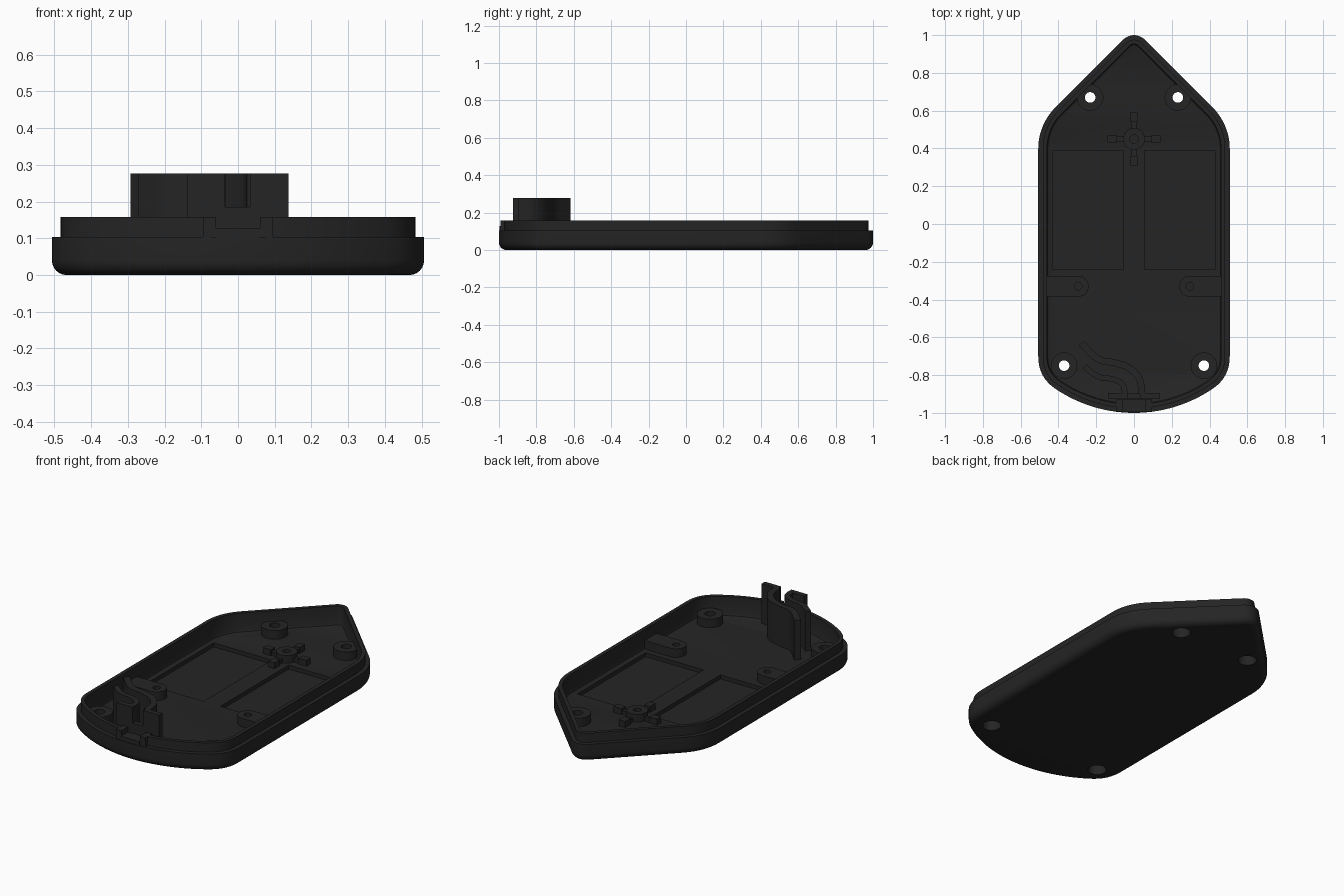
import bpy, bmesh, math
from mathutils import Vector

if "Cube" in bpy.data.objects:
    bpy.data.objects.remove(bpy.data.objects["Cube"])

mat = bpy.data.materials.new("matte black plastic")
mat.diffuse_color = (0.018, 0.018, 0.018, 1)
mat.use_nodes = True
mat.node_tree.nodes["Principled BSDF"].inputs["Base Color"].default_value = mat.diffuse_color
FLOOR = 0.045
TOP = 0.277


def finish(bm, name, hidden=False):
    bmesh.ops.recalc_face_normals(bm, faces=bm.faces)
    me = bpy.data.meshes.new(name)
    bm.to_mesh(me)
    bm.free()
    me.materials.append(mat)
    ob = bpy.data.objects.new(name, me)
    bpy.context.collection.objects.link(ob)
    ob.hide_render = hidden
    bpy.ops.object.select_all(action='DESELECT')
    bpy.context.view_layer.objects.active = ob
    ob.select_set(True)
    if not hidden:
        bpy.ops.object.shade_smooth_by_angle(angle=math.radians(30))
    return ob


def prism(name, pts, z0, z1, hidden=False):
    bm = bmesh.new()
    lo = [bm.verts.new((x, y, z0)) for x, y in pts]
    hi = [bm.verts.new((x, y, z1)) for x, y in pts]
    n = len(pts)
    for i in range(n):
        j = (i + 1) % n
        bm.faces.new((lo[i], lo[j], hi[j], hi[i]))
    bm.faces.new(lo[::-1])
    bm.faces.new(hi)
    return finish(bm, name, hidden)


def box(name, x0, x1, y0, y1, z0, z1, hidden=False):
    return prism(name, [(x0, y0), (x1, y0), (x1, y1), (x0, y1)], z0, z1, hidden)


def arc(cx, cy, r, a0, a1, n):
    return [(cx + r * math.cos(math.radians(a0 + (a1 - a0) * i / n)),
             cy + r * math.sin(math.radians(a0 + (a1 - a0) * i / n))) for i in range(n + 1)]


def lathe(name, profile, cx, cy, n=40):
    """Closed ring profile of (radius, z) turned around a vertical axis."""
    bm = bmesh.new()
    rings = [[bm.verts.new((x, y, z)) for x, y in arc(cx, cy, r, 0, 360, n)[:-1]] for r, z in profile]
    for k in range(len(rings)):
        a, b = rings[k], rings[(k + 1) % len(rings)]
        for i in range(n):
            j = (i + 1) % n
            bm.faces.new((a[i], a[j], b[j], b[i]))
    return finish(bm, name)


def cut(ob, cutter):
    m = ob.modifiers.new("cut", 'BOOLEAN')
    m.operation = 'DIFFERENCE'
    m.solver = 'EXACT'
    m.object = cutter
    bpy.context.view_layer.objects.active = ob
    bpy.ops.object.modifier_apply(modifier=m.name)
    bpy.data.objects.remove(cutter)


def normals(pts, closed):
    out = []
    n = len(pts)
    for i in range(n):
        p = Vector(pts[i])
        a = Vector(pts[i - 1]) if closed or i > 0 else None
        b = Vector(pts[(i + 1) % n]) if closed or i < n - 1 else None
        d1 = (p - a).normalized() if a is not None else (b - p).normalized()
        d2 = (b - p).normalized() if b is not None else d1
        n1, n2 = Vector((d1.y, -d1.x)), Vector((d2.y, -d2.x))
        out.append((n1 + n2) / (1 + n1.dot(n2)))
    return out


def offset(pts, d, closed=True):
    return [(p[0] + q.x * d, p[1] + q.y * d) for p, q in zip(pts, normals(pts, closed))]


# Outline: bowed front, straight sides, round shoulders, pointed back
end = math.degrees(math.asin(0.42 / 0.743))
half = arc(0, -0.257, 0.743, -90, -90 + end, 14)
p0, p1, p2 = Vector(half[-1]), Vector((0.507, -0.81)), Vector((0.507, -0.70))
for i in range(1, 11):
    t = i / 10
    half.append(tuple(p0 * (1 - t) ** 2 + p1 * 2 * t * (1 - t) + p2 * t * t))
half += arc(0.197, 0.398, 0.31, 0, 45, 12)
half += arc(0, 1.033 - 0.08 * math.sqrt(2), 0.08, 45, 90, 6)
outline = half + [(-x, y) for x, y in half[-2:0:-1]]

# Tray shell: rounded bottom, stepped lip, inner wall and floor
profile = [(0.04 - 0.04 * math.sin(math.radians(a)), 0.04 - 0.04 * math.cos(math.radians(a)))
           for a in range(0, 91, 15)]
profile += [(0, 0.104), (0.024, 0.104), (0.024, 0.158), (0.046, 0.158),
            (0.046, 0.058), (0.050, 0.049), (0.058, FLOOR)]
bm = bmesh.new()
loops = [[bm.verts.new((x, y, z)) for x, y in offset(outline, -d)] for d, z in profile]
for a, b in zip(loops, loops[1:]):
    for i in range(len(a)):
        j = (i + 1) % len(a)
        bm.faces.new((a[i], a[j], b[j], b[i]))
bm.faces.new(loops[0][::-1])
bm.faces.new(loops[-1])
shell = finish(bm, "tray_shell")

# Cable gap in the front lip
cut(shell, box("cutter", -0.06, 0.06, -1.05, -0.93, 0.128, 0.2, True))

BOSSES = [(0.232, 0.67), (0.37, -0.75)]
for s, side in ((1, "right"), (-1, "left")):
    # Shallow floor recesses
    xs = sorted((s * 0.055, s * 0.43))
    cut(shell, box("cutter", *xs, -0.24, 0.39, 0.022, 0.1, True))
    # Counterbored screw bosses
    for (x, y), end_name in zip(BOSSES, ("back", "front")):
        cut(shell, prism("cutter", arc(s * x, y, 0.05, 0, 360, 40)[:-1], -0.02, 0.052, True))
        lathe(f"screw_boss_{end_name}_{side}",
              [(0.05, 0.004), (0.05, 0.06), (0.028, 0.06), (0.028, 0.095), (0.07, 0.095), (0.07, 0.02), (0.06, 0.004)],
              s * x, y)
    # Round-ended side supports with a pilot hole
    tab = [(0.47, -0.385)] + arc(0.295, -0.33, 0.055, 270, 90, 16) + [(0.47, -0.275)]
    support = prism(f"side_support_{side}", [(s * x, y) for x, y in tab], 0.04, 0.095)
    cut(support, prism("cutter", arc(s * 0.295, -0.33, 0.02, 0, 360, 24)[:-1], 0.06, 0.12, True))
    # Cheeks beside the cable gap
    xs = sorted((s * 0.06, s * 0.095))
    box(f"cable_gap_cheek_{side}", *xs, -0.992, -0.93, 0.09, 0.158)

# Sill under the cable gap
box("cable_gap_sill", -0.06, 0.06, -0.996, -0.93, 0.09, 0.128)

# Cross-shaped mount with a hollow hub
CY = 0.45
lathe("mount_hub", [(0.022, 0.04), (0.022, 0.09), (0.057, 0.09), (0.057, 0.04)], 0, CY)
for k, (dx, dy) in enumerate(((1, 0), (0, 1), (-1, 0), (0, -1))):
    def block(name, r0, r1, w, z):
        xs = sorted((dx * r0 - abs(dy) * w, dx * r1 + abs(dy) * w))
        ys = sorted((dy * r0 - abs(dx) * w, dy * r1 + abs(dx) * w))
        box(name, *xs, CY + ys[0], CY + ys[1], 0.04, z)
    block(f"mount_arm_{k}", 0.045, 0.10, 0.012, 0.066)
    block(f"mount_foot_{k}", 0.09, 0.14, 0.019, 0.08)


# Curved cable guide walls
def smooth(pts, n=8):
    p = [Vector(q) for q in [pts[0]] + pts + [pts[-1]]]
    out = []
    for i in range(1, len(p) - 2):
        a, b, c, d = p[i - 1:i + 3]
        for k in range(n):
            t = k / n
            out.append(tuple(0.5 * (2 * b + (c - a) * t + (2 * a - 5 * b + 4 * c - d) * t * t
                                    + (3 * b - a - 3 * c + d) * t ** 3)))
    return out + [tuple(p[-1])]


def guide_wall(name, pts, w):
    path = smooth(pts)
    prism(name, offset(path, w / 2, False) + offset(path, -w / 2, False)[::-1], 0.04, TOP)


guide_wall("cable_guide_outer", [(-0.28, -0.63), (-0.19, -0.715), (-0.10, -0.735), (-0.02, -0.765),
                                 (0.03, -0.825), (0.042, -0.90)], 0.036)
guide_wall("cable_guide_inner", [(-0.262, -0.755), (-0.19, -0.808), (-0.11, -0.822), (-0.06, -0.85),
                                 (-0.048, -0.90)], 0.03)

# Notched plate behind the cable gap
box("clamp_plate_left", -0.137, -0.035, -0.925, -0.895, 0.04, TOP)
box("clamp_plate_right", 0.033, 0.137, -0.925, -0.895, 0.04, TOP)
box("clamp_plate_base", -0.035, 0.033, -0.925, -0.895, 0.04, 0.185)
